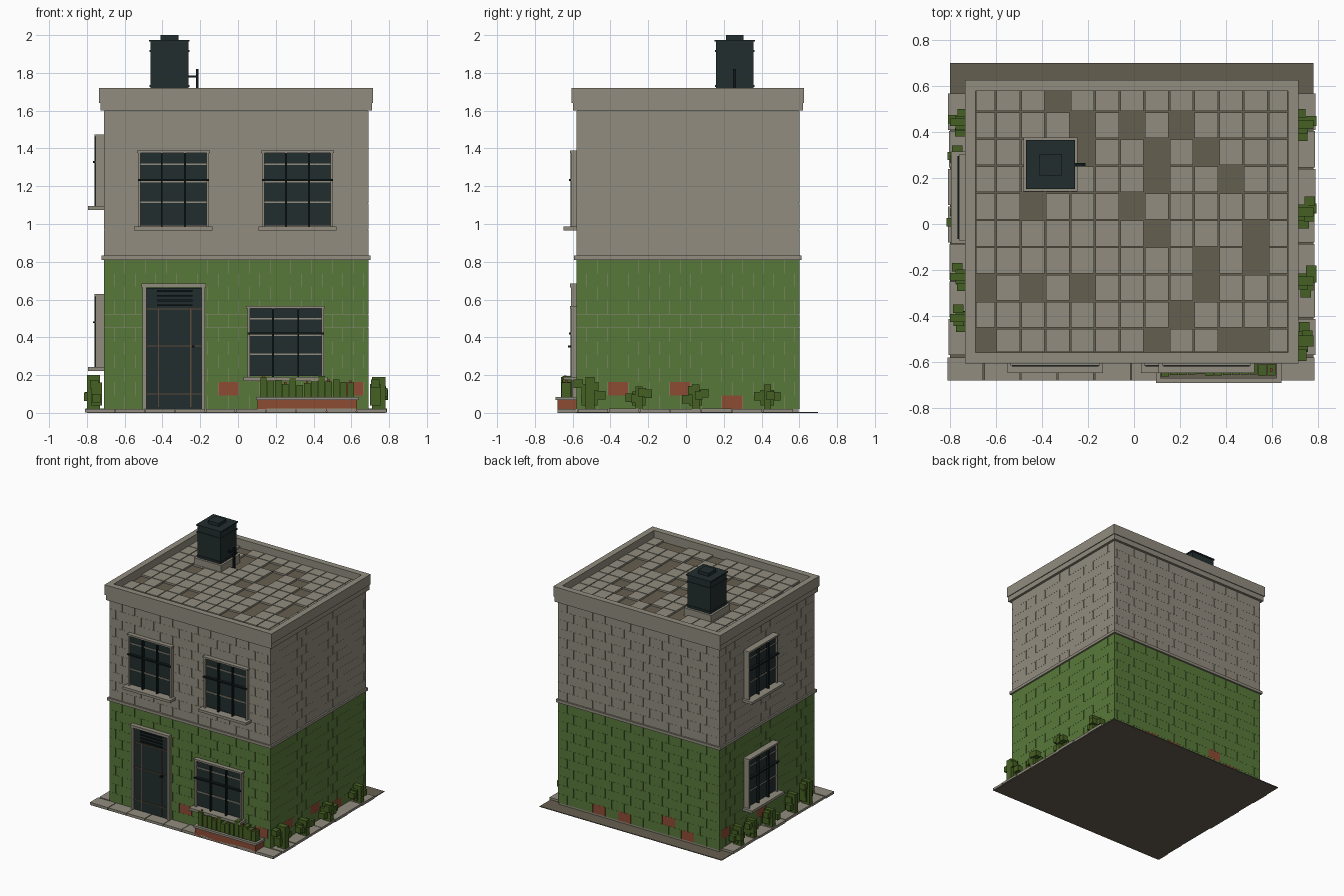
import bpy, bmesh, random
from mathutils import Matrix, Vector

random.seed(4)
if "Cube" in bpy.data.objects:
    bpy.data.objects.remove(bpy.data.objects["Cube"])


def linear(h):
    c = [int(h[i:i + 2], 16) / 255 for i in (0, 2, 4)]
    return [v / 12.92 if v < 0.04 else ((v + 0.055) / 1.055) ** 2.4 for v in c] + [1]


PALETTE = {"stone": "918C7E", "green_paint": "58783A", "red_brick": "8C4C34",
           "dark_ground": "655E50", "glass": "222D2E", "black_iron": "11191B",
           "leaf": "456022", "brown_trim": "5B4A3A", "flower": "9A3A28"}
MATS = {}
for mat_name, code in PALETTE.items():
    m = bpy.data.materials.new(mat_name)
    m.use_nodes = True
    m.diffuse_color = linear(code)
    m.node_tree.nodes["Principled BSDF"].inputs["Base Color"].default_value = linear(code)
    MATS[mat_name] = m

# Wall planes of the house
X0, X1, Y0, Y1 = -0.71, 0.69, -0.58, 0.60
SPAN = {"front": (X0, X1), "back": (X0, X1), "left": (Y0, Y1), "right": (Y0, Y1)}


def box(x0, x1, y0, y1, z0, z1, mat):
    return Vector((x0, y0, z0)), Vector((x1, y1, z1)), mat


def on_wall(side, u0, u1, d0, d1, z0, z1, mat):
    """Box placed along a wall: u runs along it, d points out of it."""
    if side == "front":
        return box(u0, u1, Y0 - d1, Y0 - d0, z0, z1, mat)
    if side == "back":
        return box(u0, u1, Y1 + d0, Y1 + d1, z0, z1, mat)
    if side == "left":
        return box(X0 - d1, X0 - d0, u0, u1, z0, z1, mat)
    return box(X1 + d0, X1 + d1, u0, u1, z0, z1, mat)


def build(name, boxes):
    """Join a list of boxes into one object, one material slot per colour."""
    mesh = bpy.data.meshes.new(name)
    names = sorted({b[2] for b in boxes})
    for n in names:
        mesh.materials.append(MATS[n])
    bm = bmesh.new()
    for lo, hi, mat in boxes:
        tf = Matrix.Translation((lo + hi) / 2) @ Matrix.Diagonal((*(hi - lo), 1))
        new = bmesh.ops.create_cube(bm, size=1, matrix=tf)
        for f in {f for v in new["verts"] for f in v.link_faces}:
            f.material_index = names.index(mat)
    bm.to_mesh(mesh)
    bm.free()
    obj = bpy.data.objects.new(name, mesh)
    bpy.context.collection.objects.link(obj)
    return obj


def ring(out, inner, z0, z1, mat):
    """Rectangular frame around the house, from inner to out beyond the walls."""
    return [on_wall(s, SPAN[s][0] - (out if s in ("front", "back") else -inner * -1),
                    SPAN[s][1] + (out if s in ("front", "back") else inner),
                    inner, out, z0, z1, mat) for s in SPAN]


# Ground plate and paving
build("ground", [box(-0.80, 0.78, -0.68, 0.70, 0, 0.006, "dark_ground")])
pavers = []
for i in range(10):
    x = -0.81 + i * 0.16
    pavers.append(box(x, x + 0.155, -0.68, Y0, 0.002, random.uniform(0.019, 0.024), "stone"))
for side in ("left", "right"):
    for i in range(7):
        y = -0.57 + i * 0.163
        pavers.append(on_wall(side, y, y + 0.158, 0, random.uniform(0.09, 0.1),
                              0.002, random.uniform(0.019, 0.024), "stone"))
build("paving", pavers)

# House core, seen only in the joints
E = 0.004
build("wall_core", [box(X0 + E, X1 - E, Y0 + E, Y1 - E, 0.005, 1.6, "stone")])

# Bricks in running bond; a few show bare where the paint is gone
BARE = {"front": [(-0.035, 1), (0.655, 1)],
        "right": [(-0.355, 1), (-0.035, 1), (0.275, 0)],
        "back": [(0.37, 0), (0.15, 0), (-0.26, 1), (-0.32, 1), (-0.41, 0)],
        "left": [(0.55, 1), (0.1, 1)]}
PITCH, GAP = 0.11, 0.0012


def courses(name, z0, z1, rows, paint):
    h = (z1 - z0) / rows
    for side, (a, b) in SPAN.items():
        bricks = []
        for r in range(rows):
            u = a - (PITCH / 2 if r % 2 else 0)
            while u < b - 0.001:
                lo, hi = max(u, a), min(u + PITCH, b)
                bare = paint == "green_paint" and any(
                    r == row and lo <= c < hi for c, row in BARE[side])
                bricks.append(on_wall(side, lo + (GAP if lo > a else 0), hi - (GAP if hi < b else 0),
                                      -E, 0, z0 + r * h, z0 + (r + 1) * h - GAP / 2,
                                      "red_brick" if bare else paint))
                u += PITCH
        build(f"{name}_{side}", bricks)


courses("lower_bricks", 0.02, 0.81, 11, "green_paint")
courses("upper_bricks", 0.83, 1.6, 11, "stone")
build("belt_course", ring(0.012, -E, 0.81, 0.832, "stone"))
build("cornice", ring(0.019, -0.02, 1.6, 1.64, "stone"))
build("parapet", ring(0.025, -0.022, 1.64, 1.72, "stone"))

# Roof deck with missing tiles
build("roof_deck", [box(X0 + 0.01, X1 - 0.01, Y0 + 0.01, Y1 - 0.01, 1.59, 1.65, "dark_ground")])
MISSING = ["3", "4 6 8", "4 7 9", "7 10", "2 6", "7 11", "9 11", "0 2 4 9", "8", "0 7 10 11"]
tiles = []
for r, gone in enumerate(MISSING):
    y1 = min(0.605 - r * 0.1175, 0.58)
    y0 = max(0.605 - (r + 1) * 0.1175, -0.56)
    for c in range(13):
        if str(c) not in gone.split():
            x0 = max(-0.7075 + c * 0.1075, -0.69)
            x1 = min(-0.6 + c * 0.1075, 0.67)
            tiles.append(box(x0 + 0.003, x1 - 0.003, y0 + 0.003, y1 - 0.003, 1.65, 1.664, "stone"))
build("roof_tiles", tiles)

# Water tank on a plinth, with a pipe
TX, TY = -0.363, 0.258


def stack(half, z0, z1, mat="glass"):
    return box(TX - half, TX + half, TY - half, TY + half, z0, z1, mat)


build("tank_plinth", [stack(0.117, 1.65, 1.715, "stone")])
build("water_tank", [stack(0.1, 1.71, 1.97), stack(0.105, 1.725, 1.735), stack(0.105, 1.91, 1.92),
                     stack(0.107, 1.965, 1.975), stack(0.047, 1.97, 2.0)])
build("tank_pipe", [box(-0.265, -0.21, 0.25, 0.266, 1.775, 1.787, "black_iron"),
                    box(-0.222, -0.21, 0.25, 0.266, 1.66, 1.82, "black_iron")])


def window(name, side, u, z0, w, h, depth):
    """Framed window with sill, light glazing bars and an iron grille."""
    a, b, z1, t = u - w / 2, u + w / 2, z0 + h, 0.013
    parts = [on_wall(side, a + t, b - t, -E, depth - 0.015, z0 + t / 2, z1 - t, "glass"),
             on_wall(side, a, a + t, -E, depth, z0, z1, "stone"),
             on_wall(side, b - t, b, -E, depth, z0, z1, "stone"),
             on_wall(side, a - 0.006, b + 0.006, -E, depth + 0.006, z1 - t, z1, "stone"),
             on_wall(side, a - 0.02, b + 0.02, -E, depth + 0.04, z0 - 0.02, z0, "stone")]
    for k in (0.32, 0.59, 0.82):
        parts.append(on_wall(side, a + t, b - t, 0, depth - 0.008, z0 + h * k - 0.004,
                             z0 + h * k + 0.004, "stone"))
    for k in (-0.165, 0.165):
        parts.append(on_wall(side, u + w * k - 0.005, u + w * k + 0.005, 0, depth + 0.004,
                             z0, z1 - 0.002, "black_iron"))
    parts.append(on_wall(side, a, b, depth - 0.01, depth + 0.012, z0 + h * 0.6, z0 + h * 0.6 + 0.01,
                         "black_iron"))
    build(name, parts)


window("upper_window_right", "front", -0.342, 0.986, 0.375, 0.404, 0.028)
window("upper_window_left", "front", 0.315, 0.986, 0.375, 0.404, 0.028)
window("lower_window", "front", 0.252, 0.19, 0.405, 0.375, 0.028)
window("side_window_upper", "left", 0.115, 1.095, 0.36, 0.38, 0.045)
window("side_window_lower", "left", 0.115, 0.242, 0.36, 0.388, 0.045)

# Front door: panel, frame, trim lines, vent slats and knob
door = [on_wall("front", -0.49, -0.19, -E, 0.012, 0.02, 0.66, "glass"),
        on_wall("front", -0.505, -0.485, -E, 0.028, 0.02, 0.67, "stone"),
        on_wall("front", -0.192, -0.175, -E, 0.028, 0.02, 0.67, "stone"),
        on_wall("front", -0.51, -0.17, -E, 0.034, 0.665, 0.685, "stone"),
        on_wall("front", -0.243, -0.23, 0, 0.045, 0.345, 0.358, "black_iron")]
for x in (-0.42, -0.25):
    door.append(on_wall("front", x - 0.003, x + 0.003, 0, 0.016, 0.03, 0.55, "brown_trim"))
for z in (0.1, 0.355, 0.55):
    door.append(on_wall("front", -0.485, -0.192, 0, 0.016, z - 0.003, z + 0.003, "brown_trim"))
for z in (0.57, 0.595, 0.62, 0.645):
    door.append(on_wall("front", -0.43, -0.24, 0, 0.02, z - 0.005, z + 0.005, "black_iron"))
build("front_door", door)

# Brick planter with a rim, soil and a row of plants
build("planter", [
    on_wall("front", 0.102, 0.63, 0, 0.1, 0.01, 0.07, "red_brick"),
    on_wall("front", 0.115, 0.62, 0, 0.09, 0.065, 0.076, "dark_ground"),
    on_wall("front", 0.095, 0.64, 0.088, 0.11, 0.068, 0.085, "stone"),
    on_wall("front", 0.095, 0.64, 0, 0.016, 0.068, 0.085, "stone"),
    on_wall("front", 0.095, 0.115, 0, 0.11, 0.068, 0.085, "stone"),
    on_wall("front", 0.62, 0.64, 0, 0.11, 0.068, 0.085, "stone")])
plants = []
for i in range(13):
    u, top, d = 0.118 + i * 0.0385, random.uniform(0.145, 0.195), random.uniform(0.02, 0.035)
    plants.append(on_wall("front", u, u + 0.034, d, d + 0.05, 0.075, top, "leaf"))
    if i % 3 == 0:
        plants.append(on_wall("front", u + 0.01, u + 0.022, d + 0.02, d + 0.032, top, top + 0.01, "flower"))
build("planter_plants", plants)


def bush(name, side, u, size, top):
    """Clump of leafy blocks against a wall."""
    leaves = [on_wall(side, u - size * 0.5, u + size * 0.5, 0.01, 0.065, 0.04, top * 0.8, "leaf"),
              on_wall(side, u - size * 0.25, u + size * 0.3, 0.02, 0.09, 0.02, top, "leaf")]
    for k in (-0.7, -0.25, 0.25, 0.7):
        s, z, d = size * 0.3, random.uniform(0.05, top - 0.05), random.uniform(0.01, 0.06)
        leaves.append(on_wall(side, u + size * k - s, u + size * k + s, d, d + 0.045,
                              z, z + 0.045, "leaf"))
    build(name, leaves)


for i, (u, top) in enumerate([(-0.51, 0.19), (-0.25, 0.14), (0.05, 0.15), (0.43, 0.15)]):
    bush(f"left_bush_{i}", "right", u, 0.085 if i == 0 else 0.07, top)
for i, (u, top) in enumerate([(-0.41, 0.2), (-0.23, 0.17), (0.05, 0.15), (0.28, 0.16), (0.44, 0.17)]):
    bush(f"right_bush_{i}", "left", u, 0.06, top)
